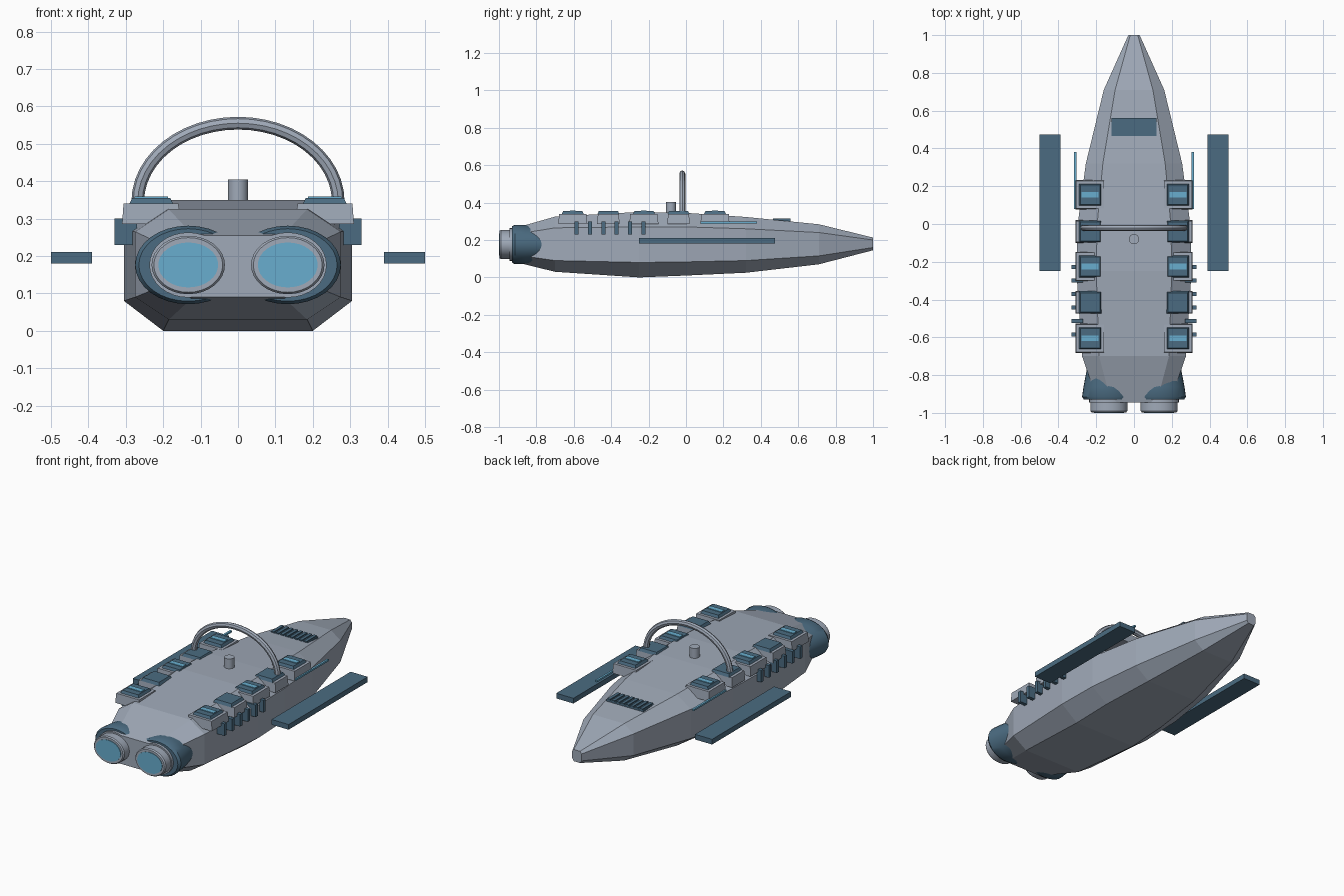
import bpy, bmesh
from math import sin, cos, pi, radians
from mathutils import Vector

cube = bpy.data.objects.get("Cube")
if cube:
    bpy.data.objects.remove(cube, do_unlink=True)


def material(name, rgb):
    m = bpy.data.materials.new(name)
    m.use_nodes = True
    m.diffuse_color = (*rgb, 1)
    m.node_tree.nodes["Principled BSDF"].inputs["Base Color"].default_value = (*rgb, 1)
    return m


GREY = material("hull grey", (0.35, 0.40, 0.48))
TEAL = material("dark teal", (0.07, 0.148, 0.22))
BLUE = material("glow blue", (0.14, 0.42, 0.62))


def finish(name, bm, mat, smooth=False):
    bmesh.ops.recalc_face_normals(bm, faces=bm.faces[:])
    mesh = bpy.data.meshes.new(name)
    bm.to_mesh(mesh)
    bm.free()
    mesh.materials.append(mat)
    ob = bpy.data.objects.new(name, mesh)
    bpy.context.collection.objects.link(ob)
    if smooth:
        bpy.ops.object.select_all(action="DESELECT")
        ob.select_set(True)
        bpy.context.view_layer.objects.active = ob
        bpy.ops.object.shade_smooth_by_angle(angle=radians(35))
    return ob


def loft(name, rings, mat, smooth=False):
    """Skin a list of equal-sized point rings and cap both ends."""
    bm = bmesh.new()
    loops = [[bm.verts.new(p) for p in ring] for ring in rings]
    for a, b in zip(loops, loops[1:]):
        for i in range(len(a)):
            j = (i + 1) % len(a)
            bm.faces.new((a[i], a[j], b[j], b[i]))
    bm.faces.new(loops[0])
    bm.faces.new(loops[-1])
    return finish(name, bm, mat, smooth)


def box(name, x, y, z, mat, taper=0.0):
    """Box from (min, max) ranges; taper pulls the top edges inward."""
    def ring(h, t):
        return [(x[0] + t, y[0] + t, h), (x[1] - t, y[0] + t, h),
                (x[1] - t, y[1] - t, h), (x[0] + t, y[1] - t, h)]
    return loft(name, [ring(z[0], 0), ring(z[1], taper)], mat)


def ellipse(cx, y, cz, rx, rz, n=32):
    return [(cx + rx * cos(2 * pi * i / n), y, cz + rz * sin(2 * pi * i / n)) for i in range(n)]


def span(centre, size):
    return (centre - size / 2, centre + size / 2)


# Hull: chamfered sections (y, half width, flat half width, bottom, lower edge, upper edge, top)
stations = [
    (-0.945, 0.19, 0.12, 0.09, 0.125, 0.225, 0.255),
    (-0.70, 0.275, 0.185, 0.03, 0.09, 0.265, 0.325),
    (-0.25, 0.305, 0.20, 0.0, 0.08, 0.27, 0.35),
    (0.0, 0.298, 0.195, 0.01, 0.083, 0.27, 0.345),
    (0.32, 0.255, 0.165, 0.025, 0.09, 0.26, 0.323),
    (0.71, 0.16, 0.10, 0.07, 0.115, 0.24, 0.284),
    (1.0, 0.03, 0.02, 0.145, 0.16, 0.2, 0.213),
]
loft("hull", [[(f, y, b), (w, y, lo), (w, y, up), (f, y, t),
               (-f, y, t), (-w, y, up), (-w, y, lo), (-f, y, b)]
              for y, w, f, b, lo, up, t in stations], GREY)

for side, label in ((1, "left"), (-1, "right")):
    def xr(a, b):
        return tuple(sorted((side * a, side * b)))

    # Engine: flared cowl, stepped nozzle and glowing exhaust
    cx, cz = side * 0.133, 0.176
    loft(label + "_engine_cowl",
         [ellipse(cx, y, cz, rx, rz) for y, rx, rz in
          ((-0.68, 0.10, 0.08), (-0.76, 0.115, 0.095), (-0.86, 0.134, 0.104),
           (-0.915, 0.142, 0.105), (-0.93, 0.132, 0.097))], TEAL, True)
    loft(label + "_engine_nozzle",
         [ellipse(cx, y, cz, rx, rz) for y, rx, rz in
          ((-0.90, 0.104, 0.087), (-0.945, 0.104, 0.087), (-0.945, 0.098, 0.078),
           (-0.99, 0.098, 0.078), (-0.997, 0.092, 0.073))], GREY, True)
    loft(label + "_engine_glow",
         [ellipse(cx, y, cz, 0.08, 0.06) for y in (-0.99, -1.0)], BLUE)

    # Deck pods, every other one large and lit
    for i, y in enumerate((-0.605, -0.415, -0.225, -0.04, 0.155)):
        lit = i % 2 == 0
        size = 0.155 if lit else 0.12
        n = f"{label}_pod_{i + 1}"
        box(n + "_base", xr(0.155 if lit else 0.17, 0.31), span(y, size),
            (0.285, 0.34), GREY, 0.004)
        box(n + "_hatch", span(side * 0.232, 0.118), span(y, 0.118), (0.338, 0.355), TEAL, 0.008)
        if lit:
            box(n + "_light", span(side * 0.232, 0.09), span(y, 0.03), (0.352, 0.359), BLUE)

    # Side ribs, rail and outrigger plate
    for i in range(6):
        box(f"{label}_rib_{i + 1}", xr(0.27, 0.33), span(-0.585 + 0.0715 * i, 0.021),
            (0.23, 0.30), TEAL)
    box(label + "_rail", xr(0.305, 0.317), (0.08, 0.38), (0.289, 0.299), BLUE)
    box(label + "_outrigger", xr(0.39, 0.50), (-0.25, 0.475), (0.18, 0.21), TEAL)

# Arch over the deck
arch = []
for i in range(25):
    a = pi * i / 24
    out = Vector((cos(a), 0, sin(a)))
    mid = Vector((0.268 * cos(a), -0.02, 0.345 + 0.21 * sin(a)))
    arch.append([mid + out * 0.017 * cos(k * pi / 4) + Vector((0, 0.016 * sin(k * pi / 4), 0))
                 for k in range(8)])
loft("deck_arch", arch, GREY, True)

# Mast stub
loft("mast_stub", [[(0.027 * cos(2 * pi * k / 16), -0.08 + 0.027 * sin(2 * pi * k / 16), z)
                    for k in range(16)] for z in (0.33, 0.404)], GREY, True)

# Bow vent with raised slats
box("bow_vent", (-0.12, 0.12), (0.465, 0.56), (0.285, 0.309), TEAL)
for i in range(8):
    box(f"vent_slat_{i + 1}", span(-0.105 + 0.03 * i, 0.018), (0.465, 0.56), (0.305, 0.315), TEAL)
